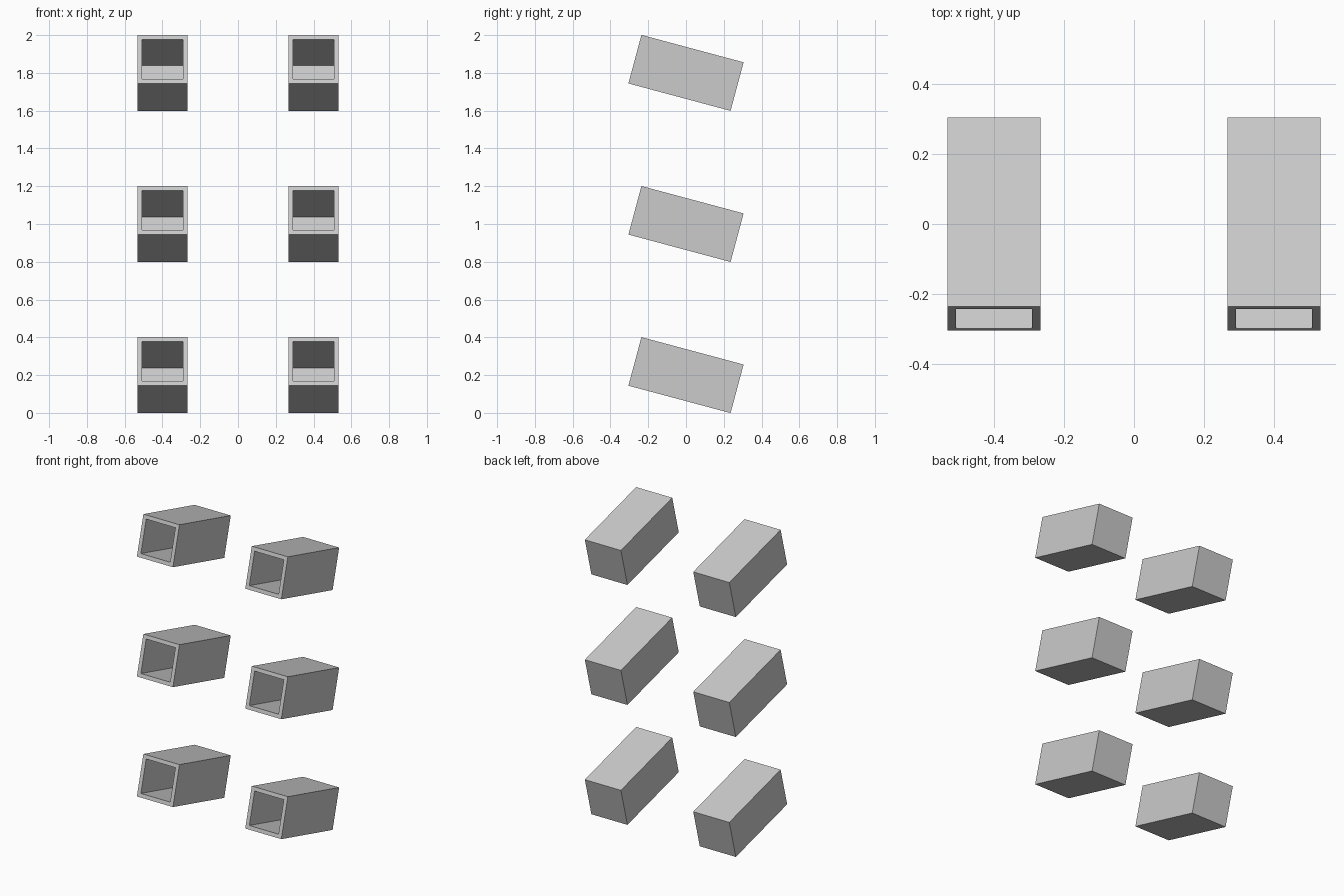
import bpy, bmesh
from math import radians

if "Cube" in bpy.data.objects:
    bpy.data.objects.remove(bpy.data.objects["Cube"])

WIDTH, LENGTH, WALL = 0.266, 0.56, 0.025
TILT = radians(-15)


def open_box_mesh():
    """Box with a thick-walled cavity open towards -y."""
    bm = bmesh.new()
    bmesh.ops.create_cube(bm, size=1)
    bmesh.ops.scale(bm, vec=(WIDTH, LENGTH, WIDTH), verts=bm.verts)
    bm.normal_update()
    front = min(bm.faces, key=lambda f: f.calc_center_median().y)
    # rim around the opening, then push the inner face back
    bmesh.ops.inset_region(bm, faces=[front], thickness=WALL, use_even_offset=True)
    ext = bmesh.ops.extrude_discrete_faces(bm, faces=[front])
    bmesh.ops.translate(bm, vec=(0, LENGTH - WALL, 0), verts=ext["faces"][0].verts)
    bmesh.ops.recalc_face_normals(bm, faces=bm.faces)
    mesh = bpy.data.meshes.new("open_box")
    bm.to_mesh(mesh)
    bm.free()
    return mesh


# two columns of three tilted boxes, back end lower than the open front
mesh = open_box_mesh()
for side, x in (("left", -0.4), ("right", 0.4)):
    for level, z in (("bottom", 0.2), ("middle", 1.0), ("top", 1.8)):
        box = bpy.data.objects.new(f"{level}_{side}_box", mesh)
        box.location = (x, 0, z)
        box.rotation_euler = (TILT, 0, 0)
        bpy.context.collection.objects.link(box)
